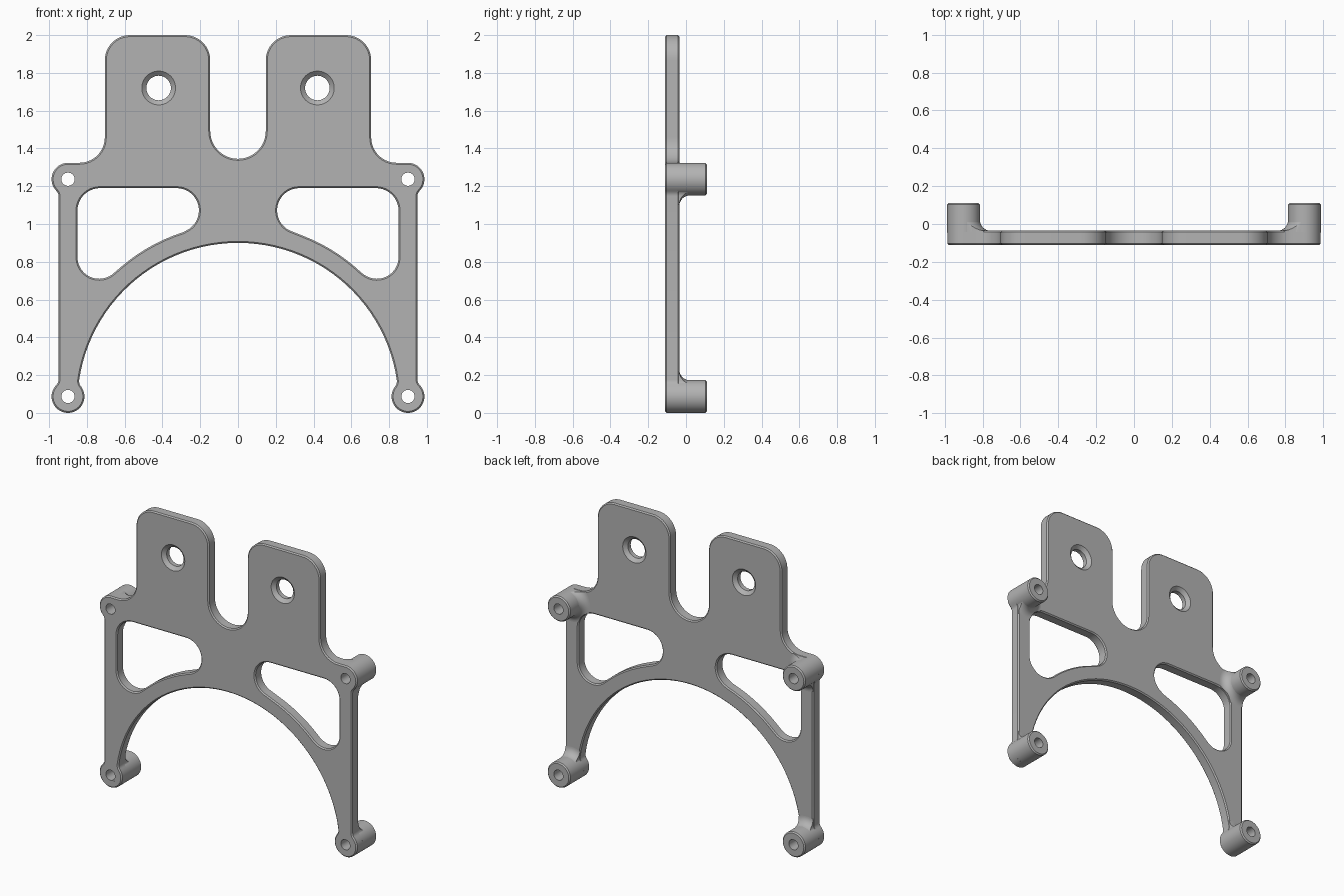
import bpy, bmesh, math
from mathutils import Vector

cube = bpy.data.objects.get("Cube")
if cube:
    bpy.data.objects.remove(cube)

FRONT, BACK, BOSS_END = -0.11, -0.035, 0.11
CHAMFER = 0.008
BOSS_R, BORE_R = 0.087, 0.035
BOSSES = [(s * 0.9, z) for s in (-1, 1) for z in (0.087, 1.237)]
MOUNTS = [(s * 0.42, 1.72) for s in (-1, 1)]

grey = bpy.data.materials.new("light grey")
grey.use_nodes = True
grey.diffuse_color = (0.45, 0.45, 0.45, 1)
grey.node_tree.nodes["Principled BSDF"].inputs["Base Color"].default_value = grey.diffuse_color


def arc(cx, cz, r, a0, a1):
    """Points along an arc in the xz plane, angles in degrees."""
    n = max(5, round(abs(a1 - a0) * (0.3 if r > 0.5 else 0.12)))
    angles = [math.radians(a0 + (a1 - a0) * i / n) for i in range(n + 1)]
    return [Vector((cx + r * math.cos(a), cz + r * math.sin(a))) for a in angles]


def circle(c, r):
    return arc(c[0], c[1], r, 0, 360)


def mirrored(points):
    return [Vector((-p.x, p.y)) for p in reversed(points)]


def clean(points):
    """Drop repeated points from a closed loop."""
    out = []
    for p in points:
        if not out or (p - out[-1]).length > 0.003:
            out.append(p)
    if (out[0] - out[-1]).length < 0.003:
        out.pop()
    return out


def inset(points, d, hole):
    """Move a loop into the solid by d."""
    n = len(points)
    area = sum(points[i - 1].cross(points[i]) for i in range(n))
    side = (1 if area > 0 else -1) * (-1 if hole else 1)
    out = []
    for i, p in enumerate(points):
        a = (p - points[i - 1]).normalized()
        b = (points[(i + 1) % n] - p).normalized()
        t = (a + b).normalized()
        out.append(p + Vector((-t.y, t.x)) * d * side)
    return out


def slab(bm, loops, layers):
    """Solid from an outline with holes; layers are (inset, y) pairs."""
    caps = [[], []]
    for k, loop in enumerate(loops):
        rings = []
        for d, y in layers:
            pts = inset(loop, d, k > 0)
            rings.append([bm.verts.new((p.x, y, p.y)) for p in pts])
        n = len(loop)
        for lo, hi in zip(rings, rings[1:]):
            for i in range(n):
                j = (i + 1) % n
                bm.faces.new((lo[i], lo[j], hi[j], hi[i]))
        for cap, ring in zip(caps, (rings[0], rings[-1])):
            cap += [bm.edges.get((ring[i - 1], ring[i])) for i in range(n)]
    for cap in caps:
        bmesh.ops.triangle_fill(bm, use_beauty=True, edges=cap, normal=(0, -1, 0))


def lathe(bm, centre, profile, seg=48):
    """Spin a closed (radius, y) profile about a front-to-back axis."""
    rings = []
    for i in range(seg):
        a = 2 * math.pi * i / seg
        rings.append([bm.verts.new((centre[0] + r * math.cos(a), y,
                                    centre[1] + r * math.sin(a))) for r, y in profile])
    for i in range(seg):
        p, q = rings[i - 1], rings[i]
        for j in range(len(profile)):
            bm.faces.new((p[j - 1], p[j], q[j], q[j - 1]))


def finish(name, bm):
    bmesh.ops.recalc_face_normals(bm, faces=bm.faces)
    mesh = bpy.data.meshes.new(name)
    bm.to_mesh(mesh)
    bm.free()
    mesh.materials.append(grey)
    obj = bpy.data.objects.new(name, mesh)
    bpy.context.collection.objects.link(obj)
    return obj


def smooth(obj):
    bpy.ops.object.select_all(action='DESELECT')
    obj.select_set(True)
    bpy.context.view_layer.objects.active = obj
    bpy.ops.object.shade_smooth_by_angle(angle=math.radians(30))


# Outer outline: slot, tab, shoulder, upper boss, leg, foot boss, arch
half = (arc(0, 1.492, 0.147, -90, 0)
        + arc(0.28, 1.867, 0.133, 180, 90)
        + arc(0.572, 1.867, 0.133, 90, 0)
        + arc(0.84, 1.459, 0.135, 180, 270)
        + arc(0.9, 1.237, BOSS_R, 90, -45)
        + arc(0.99, 1.147, 0.04, 135, 180)
        + arc(0.99, 0.177, 0.04, 180, 225)
        + arc(0.9, 0.087, BOSS_R, 45, -219)
        + arc(0.801, 0.167, 0.04, -39, 8.3)
        + arc(0, 0.05, 0.85, 8.3, 90))
outline = clean(half + mirrored(half))

# Side window following the arch
window = (arc(0.325, 1.072, 0.118, 90, 252.3)
          + arc(0, 0.05, 0.952, 72.3, 46.5)
          + arc(0.735, 0.825, 0.115, -133.5, 0)
          + arc(0.73, 1.07, 0.12, 0, 90))
windows = [clean(window), clean(mirrored(window))]

# Flat plate with chamfered rims
holes = [clean(circle(c, BORE_R + 0.002)) for c in BOSSES]
holes += [clean(circle(c, 0.0815)) for c in MOUNTS]
bm = bmesh.new()
slab(bm, [outline] + windows + holes,
     [(CHAMFER, FRONT), (0, FRONT + CHAMFER), (0, BACK - CHAMFER), (CHAMFER, BACK)])
smooth(finish("bracket_plate", bm))

# Countersunk mounting holes
bm = bmesh.new()
for c in MOUNTS:
    lathe(bm, c, [(0.0895, FRONT), (0.065, FRONT + 0.022),
                  (0.065, BACK - 0.022), (0.0895, BACK)])
smooth(finish("mounting_hole_liners", bm))

# Hollow standoff bosses
bm = bmesh.new()
for c in BOSSES:
    lathe(bm, c, [(BORE_R, FRONT), (0.045, FRONT), (0.05, -0.1), (0.05, -0.06),
                  (BOSS_R, -0.045), (BOSS_R, BOSS_END - CHAMFER),
                  (BOSS_R - CHAMFER, BOSS_END), (BORE_R, BOSS_END)])
smooth(finish("standoff_bosses", bm))

# Flared fillets at the boss roots, trimmed to the plate outline
FILLET = 0.055
root = BOSS_R - 0.001
curve = [tuple(p) for p in arc(root + FILLET, BACK + FILLET, FILLET, 180, 270)]
bm = bmesh.new()
for c in BOSSES:
    lathe(bm, c, [(0.05, 0.03), (root, 0.03)] + curve
          + [(root + FILLET, -0.06), (0.05, -0.06)])
fillets = finish("boss_fillets", bm)
bm = bmesh.new()
slab(bm, [outline] + windows, [(0.002, -0.1), (0.002, 0.06)])
cutter = finish("outline_cutter", bm)
cutter.hide_render = True
trim = fillets.modifiers.new("trim", 'BOOLEAN')
trim.operation = 'INTERSECT'
trim.solver = 'EXACT'
trim.object = cutter
bpy.context.view_layer.update()
deps = bpy.context.evaluated_depsgraph_get()
trimmed = bpy.data.meshes.new_from_object(fillets.evaluated_get(deps))
fillets.modifiers.clear()
fillets.data = trimmed
bpy.data.objects.remove(cutter)
smooth(fillets)
